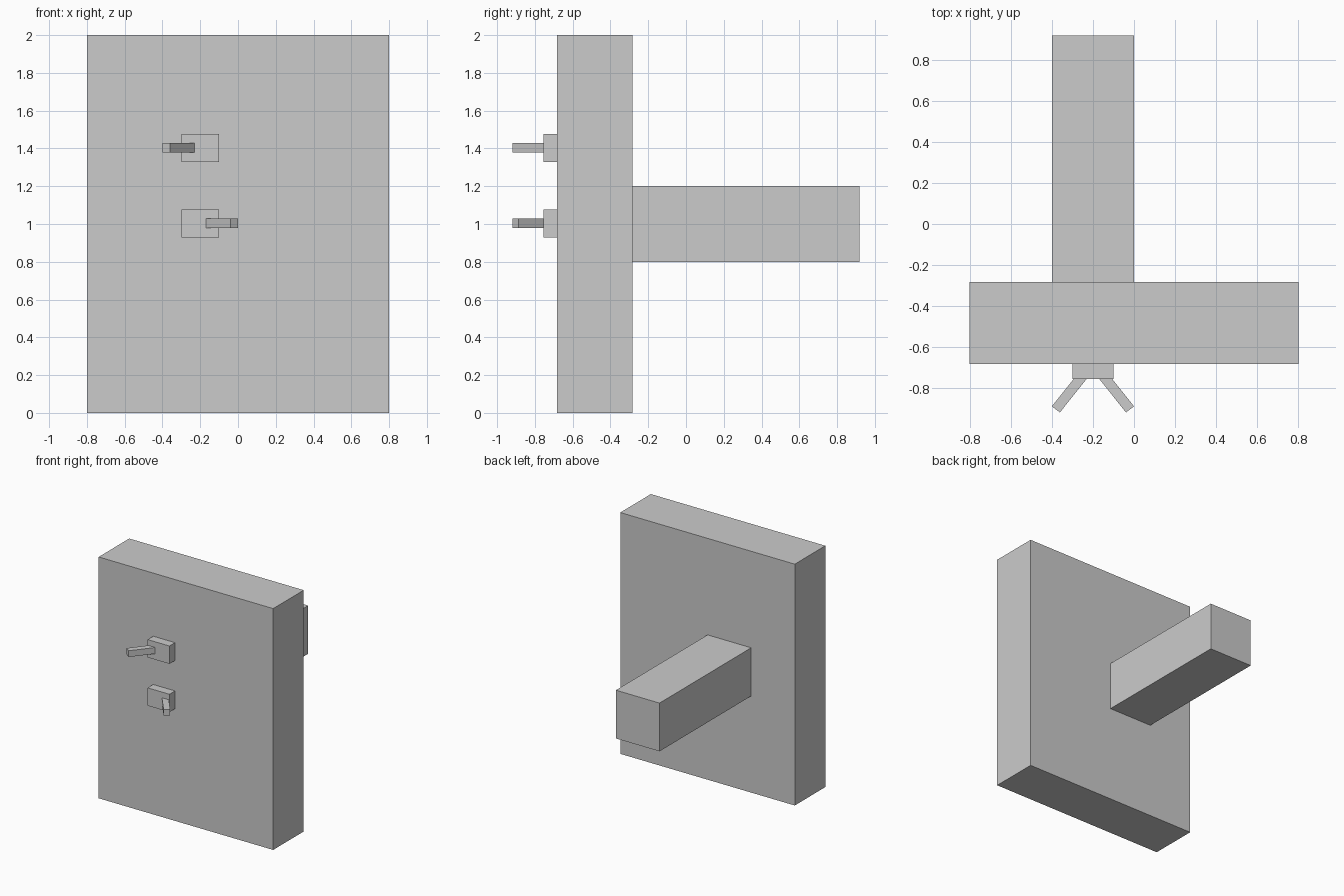
import bpy

if "Cube" in bpy.data.objects:
    bpy.data.objects.remove(bpy.data.objects["Cube"])


def prism(name, outline, z0, z1):
    """Extrude a counter-clockwise xy outline from z0 to z1."""
    n = len(outline)
    verts = [(x, y, z) for z in (z0, z1) for x, y in outline]
    faces = [tuple(reversed(range(n))), tuple(range(n, 2 * n))]
    faces += [(i, (i + 1) % n, n + (i + 1) % n, n + i) for i in range(n)]
    mesh = bpy.data.meshes.new(name)
    mesh.from_pydata(verts, [], faces)
    obj = bpy.data.objects.new(name, mesh)
    bpy.context.collection.objects.link(obj)
    return obj


def box(name, x0, x1, y0, y1, z0, z1):
    return prism(name, [(x0, y0), (x1, y0), (x1, y1), (x0, y1)], z0, z1)


WALL_FRONT, WALL_BACK = -0.682, -0.282
MOUNT_FRONT = -0.755
CX = -0.2  # shared centre line of the beam and switches

# Upright panel and the long beam behind it
box("panel", -0.8, 0.8, WALL_FRONT, WALL_BACK, 0, 2)
box("rear_beam", CX - 0.2, CX + 0.2, WALL_BACK, 0.918, 0.8, 1.2)

# Two switch mounts, each with a lever slanting to one side
for label, z, side in (("upper", 1.403, -1), ("lower", 1.003, 1)):
    box(label + "_mount", CX - 0.1, CX + 0.1, MOUNT_FRONT, WALL_FRONT,
        z - 0.074, z + 0.074)
    outline = [(CX + side * dx, y) for dx, y in
               ((0.031, MOUNT_FRONT), (0.161, -0.918),
                (0.2, -0.888), (0.094, MOUNT_FRONT))]
    if side < 0:
        outline.reverse()
    prism(label + "_lever", outline, z - 0.025, z + 0.027)
